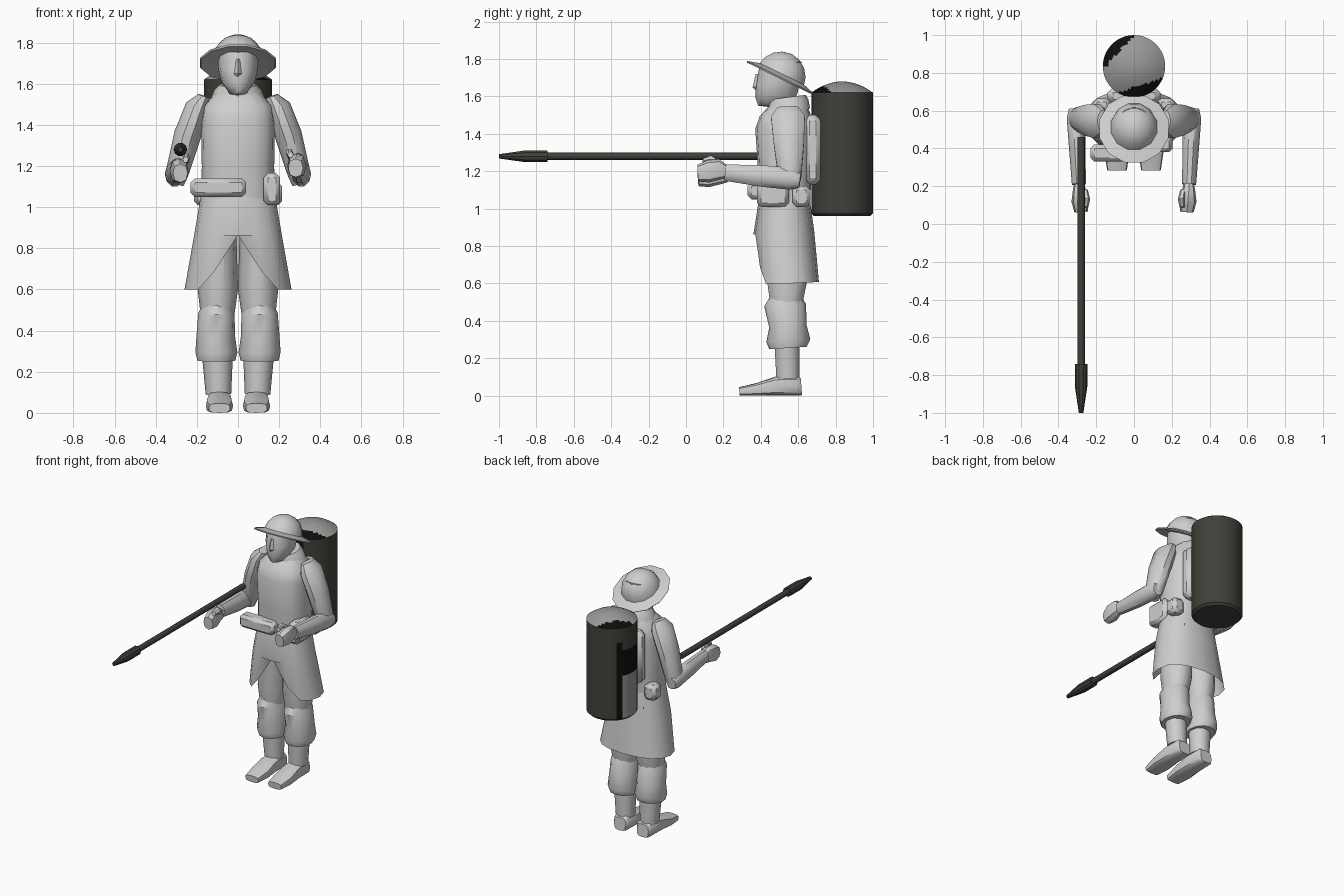
import bpy, bmesh, math
from mathutils import Vector

if "Cube" in bpy.data.objects:
    bpy.data.objects.remove(bpy.data.objects["Cube"])


def material(name, col):
    m = bpy.data.materials.new(name)
    m.diffuse_color = (*col, 1)
    m.use_nodes = True
    m.node_tree.nodes["Principled BSDF"].inputs["Base Color"].default_value = m.diffuse_color
    return m


CLOTH = material("pale_grey", (0.62, 0.62, 0.62))
OLIVE = material("dark_olive", (0.052, 0.052, 0.042))
BLACK = material("black", (0.004, 0.004, 0.004))
STEEL = material("worn_grey", (0.32, 0.32, 0.31))


def finish(name, bm, mat, angle=40):
    bmesh.ops.recalc_face_normals(bm, faces=bm.faces)
    me = bpy.data.meshes.new(name)
    bm.to_mesh(me)
    bm.free()
    ob = bpy.data.objects.new(name, me)
    bpy.context.collection.objects.link(ob)
    me.materials.append(mat)
    bpy.ops.object.select_all(action='DESELECT')
    ob.select_set(True)
    bpy.context.view_layer.objects.active = ob
    bpy.ops.object.shade_smooth_by_angle(angle=math.radians(angle))
    return ob


def loft(name, rings, n=10, e=1.0, mat=CLOTH, caps=True, edit=None, angle=40):
    """Skin parallel (super)elliptical rings: x, y, z, radius across, radius deep."""
    bm = bmesh.new()
    t = (Vector(rings[-1][:3]) - Vector(rings[0][:3])).normalized()
    u = Vector((1, 0, 0))
    u = (u - t * u.dot(t)).normalized()
    v = t.cross(u)
    loops = []
    for x, y, z, ra, rb in rings:
        loop = []
        for i in range(n):
            a = 2 * math.pi * i / n
            c, s = math.cos(a), math.sin(a)
            c = math.copysign(abs(c) ** e, c) if abs(c) > 1e-6 else 0
            s = math.copysign(abs(s) ** e, s) if abs(s) > 1e-6 else 0
            loop.append(bm.verts.new(Vector((x, y, z)) + u * (ra * c) + v * (rb * s)))
        loops.append(loop)
    for p, q in zip(loops, loops[1:]):
        for i in range(n):
            j = (i + 1) % n
            bm.faces.new((p[i], p[j], q[j], q[i]))
    if caps:
        bm.faces.new(loops[0])
        bm.faces.new(loops[-1])
    if edit:
        edit(bm)
    return finish(name, bm, mat, angle)


def box(name, lo, hi, bevel=0.02):
    bm = bmesh.new()
    bmesh.ops.create_cube(bm, size=1)
    for w in bm.verts:
        w.co = [(a + b) / 2 + k * (b - a) for a, b, k in zip(lo, hi, w.co)]
    bmesh.ops.bevel(bm, geom=bm.edges[:], offset=bevel, segments=1, affect='EDGES')
    return finish(name, bm, CLOTH)


# Coat body, collar and split skirt
loft("coat_body", [(0, .525, 1.02, .178, .135), (0, .53, 1.2, .176, .145),
                   (0, .525, 1.42, .18, .155), (0, .535, 1.49, .17, .14),
                   (0, .55, 1.55, .115, .10)], 16, .8)
loft("collar", [(0, .55, 1.52, .135, .115), (0, .545, 1.57, .115, .11),
                (0, .54, 1.595, .09, .10)], 12)


def notch(bm):
    for w in bm.verts:
        if w.co.z < .61 and w.co.y < .5:
            w.co.z = max(.6, .865 - 1.55 * abs(w.co.x))


loft("coat_skirt", [(0, .525, 1.06, .18, .135), (0, .523, .87, .212, .163),
                    (0, .548, .6, .26, .163)], 16, .85, caps=False, edit=notch)

# Head, nose and tilted helmet
loft("head", [(0, .55, 1.48, .065, .07), (0, .535, 1.555, .065, .075),
              (0, .485, 1.565, .05, .10), (0, .485, 1.61, .083, .115),
              (0, .49, 1.68, .097, .12), (0, .505, 1.77, .10, .115)], 12)
loft("nose", [(0, .385, 1.635, .02, .014), (0, .378, 1.65, .02, .022),
              (0, .385, 1.72, .008, .012)], 4, angle=20)

bm = bmesh.new()
tilt = math.radians(-26)
R = 0.132
profile = [(R * math.cos(a), R * math.sin(a))
           for a in (math.radians(d) for d in (88, 68, 46, 24, 6))]
profile += [(.198, -.006), (.193, -.014), (.12, -.004)]
loops = []
for r, h in profile:
    loop = []
    for i in range(12):
        a = 2 * math.pi * (i + .5) / 12
        x, y = r * math.cos(a) * .96, r * math.sin(a) * 1.04
        loop.append(bm.verts.new((x, .507 + y * math.cos(tilt) - h * math.sin(tilt),
                                  1.708 + y * math.sin(tilt) + h * math.cos(tilt))))
    loops.append(loop)
for p, q in zip(loops, loops[1:]):
    for i in range(12):
        bm.faces.new((p[i], p[(i + 1) % 12], q[(i + 1) % 12], q[i]))
bm.faces.new(loops[0])
bm.faces.new(loops[-1])
finish("helmet", bm, CLOTH)

# Arms and legs, mirrored
for s, side in ((-1, "right"), (1, "left")):
    def limb(part, rings, n=10, e=1.0, dz=0):
        loft(f"{side}_{part}", [(s * x, y, z + dz, a, b) for x, y, z, a, b in rings], n, e)
    limb("upper_arm", [(.165, .545, 1.54, .03, .06), (.195, .545, 1.49, .06, .095),
                       (.245, .55, 1.35, .066, .085), (.295, .555, 1.17, .056, .065),
                       (.305, .56, 1.115, .042, .045)])
    limb("forearm", [(.31, .61, 1.15, .035, .04), (.308, .56, 1.16, .048, .062),
                     (.30, .40, 1.175, .044, .06), (.292, .21, 1.193, .037, .046)])
    dz = 0 if s > 0 else -.025
    limb("hand", [(.29, .22, 1.20, .026, .034), (.29, .18, 1.21, .034, .055),
                  (.285, .12, 1.20, .046, .06), (.28, .065, 1.19, .036, .045)], 8, .8, dz)
    limb("thumb", [(.26, .18, 1.235, .016, .02), (.25, .13, 1.265, .018, .022),
                   (.255, .09, 1.255, .014, .016)], 6, 1, dz)
    limb("thigh", [(.095, .54, .95, .085, .12), (.098, .54, .6, .098, .11),
                   (.10, .535, .46, .08, .085)])
    limb("breeches_cuff", [(.105, .525, .56, .05, .06), (.105, .53, .485, .088, .112),
                           (.108, .545, .37, .094, .10), (.105, .547, .295, .102, .118),
                           (.105, .545, .255, .093, .10)], 12)
    limb("shin", [(.10, .54, .28, .075, .07), (.095, .545, .09, .062, .065)])
    limb("boot", [(.09, .617, .048, .045, .045), (.09, .60, .053, .057, .053),
                  (.09, .48, .051, .06, .051), (.09, .38, .034, .066, .034),
                  (.09, .285, .023, .052, .023)], 12, .6)

# Pouches and back pack
box("front_roll_pouch", (-.23, .33, 1.05), (.04, .42, 1.14))
box("hip_pouch", (.125, .38, 1.01), (.205, .55, 1.165))
for x in (-.17, .17):
    box("rear_pouch", (x - .045, .57, 1.01), (x + .045, .665, 1.12))
box("back_pack", (-.14, .63, 1.13), (.14, .725, 1.50), .03)

# Lance with thick nozzle
X, Z = -.28, 1.28
loft("lance", [(X, .46, Z, .02, .02), (X, -.76, Z, .02, .02)], 10, mat=OLIVE)
loft("lance_nozzle", [(X, -.74, Z, .033, .033), (X, -.86, Z, .033, .033),
                      (X, -1.0, Z, .012, .012)], 10, mat=OLIVE, angle=30)

# Fuel tank with shallow domed lid
CY, TR = .835, .165
rings = [(0, CY, .96, TR - .015, TR - .015)]
rings += [(0, CY, z, TR, TR) for z in (.975, 1.28, 1.46, 1.52, 1.62)]
for k in range(1, 12):
    r = TR * (1 - k / 11.5)
    rings.append((0, CY, 1.62 + .06 * (1 - (r / TR) ** 2), r, r))
tank = loft("fuel_tank", rings, 48, mat=OLIVE)
tank.data.materials.append(BLACK)
tank.data.materials.append(STEEL)
for f in tank.data.polygons:
    x, y, z = f.center.x, f.center.y - CY, f.center.z
    a = math.degrees(math.atan2(y, x)) % 360
    if z > 1.62:      # worn lid with two dark patches
        f.material_index = 1 if (-x + .9 * y > .15 or y < -.11 + .3 * x) else 2
    elif z > .97:     # worn strip on the side towards the body
        if 132 < a < 153 and z < 1.52:
            f.material_index = 1
        elif 153 < a < 205:
            f.material_index = 2 if z < 1.28 else (1 if z < 1.46 else 0)
        elif 240 < a < 285 and z > 1.46:
            f.material_index = 1
